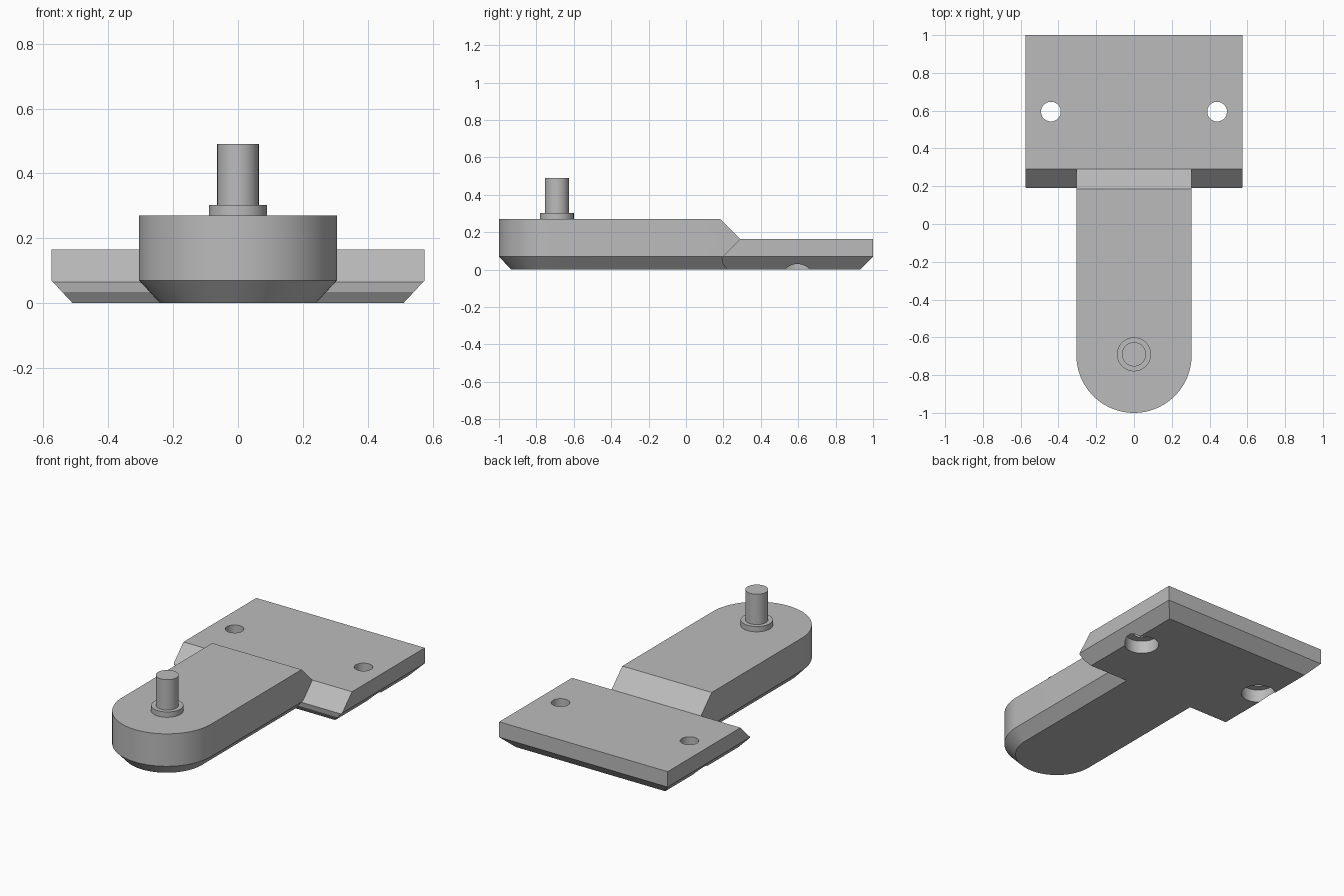
import bpy, bmesh, math
from mathutils import Vector

if "Cube" in bpy.data.objects:
    bpy.data.objects.remove(bpy.data.objects["Cube"], do_unlink=True)

GREY = (0.5, 0.5, 0.5, 1)
grey = bpy.data.materials.new("plain grey")
grey.use_nodes = True
grey.diffuse_color = GREY
grey.node_tree.nodes["Principled BSDF"].inputs["Base Color"].default_value = GREY


def loft(name, rings, cuts=()):
    """Skin matching rings of points, cap the ends, then trim with planes."""
    bm = bmesh.new()
    loops = [[bm.verts.new(p) for p in ring] for ring in rings]
    n = len(loops[0])
    for a, b in zip(loops, loops[1:]):
        for i in range(n):
            j = (i + 1) % n
            bm.faces.new((a[i], a[j], b[j], b[i]))
    bm.faces.new(loops[0][::-1])
    bm.faces.new(loops[-1])
    for point, normal in cuts:
        geom = bm.verts[:] + bm.edges[:] + bm.faces[:]
        res = bmesh.ops.bisect_plane(bm, geom=geom, dist=1e-5, plane_co=point,
                                     plane_no=normal, clear_outer=True)
        edges = [e for e in res["geom_cut"] if isinstance(e, bmesh.types.BMEdge)]
        bmesh.ops.holes_fill(bm, edges=edges, sides=0)
    bmesh.ops.recalc_face_normals(bm, faces=bm.faces[:])
    mesh = bpy.data.meshes.new(name)
    bm.to_mesh(mesh)
    bm.free()
    mesh.materials.append(grey)
    obj = bpy.data.objects.new(name, mesh)
    bpy.context.collection.objects.link(obj)
    return obj


def circle(x, y, z, r, n=64):
    return [(x + r * math.cos(2 * math.pi * i / n),
             y + r * math.sin(2 * math.pi * i / n), z) for i in range(n)]


def cylinder(name, x, y, r, z0, z1):
    return loft(name, [circle(x, y, z0, r), circle(x, y, z1, r)])


def select(obj):
    bpy.ops.object.select_all(action="DESELECT")
    obj.select_set(True)
    bpy.context.view_layer.objects.active = obj


def combine(obj, other, operation):
    """Apply a boolean and discard the helper object."""
    mod = obj.modifiers.new(operation.lower(), "BOOLEAN")
    mod.operation, mod.solver, mod.object = operation, "EXACT", other
    select(obj)
    bpy.ops.object.modifier_apply(modifier=mod.name)
    bpy.data.objects.remove(other, do_unlink=True)


# Mounting plate: side profile run across x, lower side edges bevelled
W = 0.575
profile = [(0.29, 0.165), (0.19, 0.065), (0.195, 0.035), (0.22, 0),
           (0.93, 0), (1, 0.07), (1, 0.165)]
plate = loft("mounting_plate", [[(x, y, z) for y, z in profile] for x in (-W, W)],
             [(Vector((s * W, 0, 0.07)), Vector((s, 0, -0.93))) for s in (-1, 1)])

# Arm: rounded front, bevelled underside, back end sloping down to the plate
ARM_R, ARM_Y, ARM_END = 0.305, -0.695, 0.29


def arm_outline(r, z, n=48):
    arc = [(-r * math.cos(math.pi * i / n), ARM_Y - r * math.sin(math.pi * i / n), z)
           for i in range(n + 1)]
    return arc + [(r, ARM_END, z), (-r, ARM_END, z)]


arm = loft("arm", [arm_outline(0.24, 0), arm_outline(ARM_R, 0.07),
                   arm_outline(ARM_R, 0.27)],
           [(Vector((0, ARM_END, 0.165)), Vector((0, 1, 1)))])
combine(plate, arm, "UNION")
plate.name = "plate_and_arm"

# Screw holes with wide counterbores underneath
for x in (-0.44, 0.44):
    combine(plate, cylinder("hole_cutter", x, 0.595, 0.052, -0.1, 0.3), "DIFFERENCE")
    combine(plate, cylinder("counterbore_cutter", x, 0.595, 0.098, -0.1, 0.08), "DIFFERENCE")

# Collar and pin on the arm
collar = cylinder("pin_collar", 0, -0.69, 0.09, 0.265, 0.303)
pin = cylinder("pin", 0, -0.69, 0.064, 0.29, 0.49)

for obj in (plate, collar, pin):
    select(obj)
    bpy.ops.object.shade_smooth_by_angle(angle=math.radians(20))
